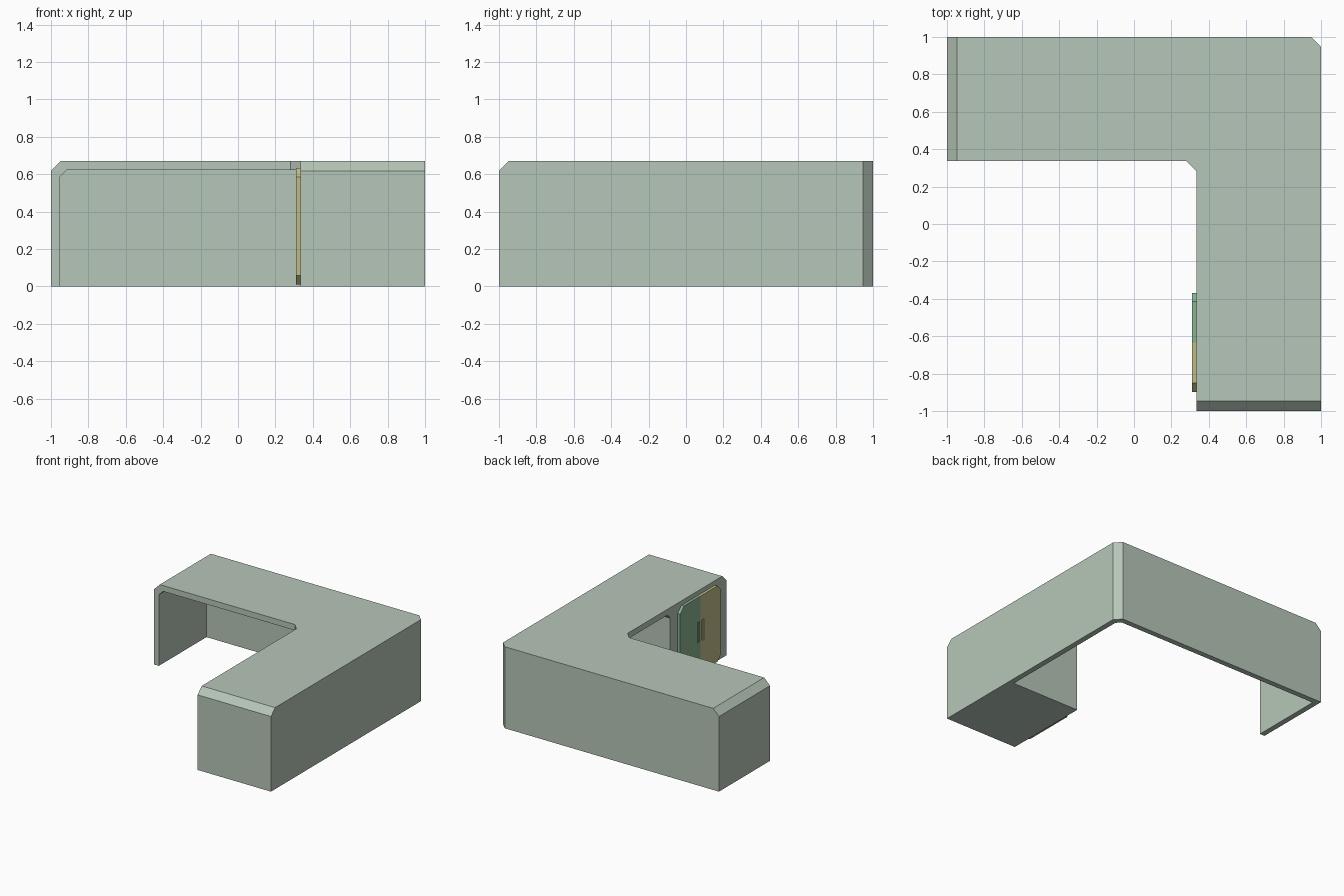
import bpy, bmesh
from mathutils import Vector

cube = bpy.data.objects.get("Cube")
if cube:
    bpy.data.objects.remove(cube, do_unlink=True)


def material(name, rgb):
    m = bpy.data.materials.new(name)
    m.use_nodes = True
    colour = (*rgb, 1)
    m.diffuse_color = colour
    m.node_tree.nodes["Principled BSDF"].inputs["Base Color"].default_value = colour
    return m


shell_green = material("pale sage", (0.47, 0.565, 0.48))
door_green = material("soft green", (0.25, 0.45, 0.28))
door_yellow = material("dull yellow", (0.52, 0.50, 0.24))


def prism(name, points, push, mat=None, top_bevel=0):
    """Extrude a flat outline; optionally chamfer the top edges of both wing ends."""
    bm = bmesh.new()
    face = bm.faces.new([bm.verts.new(p) for p in points])
    new = bmesh.ops.extrude_face_region(bm, geom=[face])["geom"]
    top = [v for v in new if isinstance(v, bmesh.types.BMVert)]
    bmesh.ops.translate(bm, verts=top, vec=Vector(push))
    if top_bevel:
        left, front = min(v.co.x for v in top), min(v.co.y for v in top)
        ends = [e for e in bm.edges if all(v in top for v in e.verts) and
                (all(abs(v.co.x - left) < 1e-4 for v in e.verts) or
                 all(abs(v.co.y - front) < 1e-4 for v in e.verts))]
        bmesh.ops.bevel(bm, geom=ends, offset=top_bevel, segments=1,
                        profile=0.5, affect='EDGES')
    bmesh.ops.recalc_face_normals(bm, faces=bm.faces)
    mesh = bpy.data.meshes.new(name)
    bm.to_mesh(mesh)
    bm.free()
    ob = bpy.data.objects.new(name, mesh)
    bpy.context.collection.objects.link(ob)
    if mat:
        mesh.materials.append(mat)
    return ob


def cut(ob, cutter):
    """Subtract the cutter and discard it."""
    mod = ob.modifiers.new("cut", 'BOOLEAN')
    mod.operation, mod.solver, mod.object = 'DIFFERENCE', 'EXACT', cutter
    bpy.context.view_layer.objects.active = ob
    bpy.ops.object.modifier_apply(modifier=mod.name)
    bpy.data.objects.remove(cutter, do_unlink=True)


# L-shaped building with chamfered corners and wing ends
outline = [(-1, 1), (0.947, 1), (1, 0.947), (1, -1), (0.333, -1),
           (0.333, 0.283), (0.28, 0.337), (-1, 0.337)]
building = prism("building_shell", [(x, y, 0) for x, y in outline],
                 (0, 0, 0.67), shell_green, 0.053)

# Open covered passage, leaving the front block solid
hollow = [(-0.955, 0.955), (0.92, 0.955), (0.955, 0.92), (0.955, -0.27),
          (0.2, -0.27), (0.2, 0.2), (-0.955, 0.2)]
cut(building, prism("passage_cutter", [(x, y, -0.1) for x, y in hollow],
                    (0, 0, 0.722), None, 0.038))

# Pair of door leaves with clipped outer corners and recessed grips
SEAM, HALF, CLIP, LOW, HIGH = -0.633, 0.265, 0.047, 0.01, 0.633
for name, side, mat in (("green_door", 1, door_green), ("yellow_door", -1, door_yellow)):
    leaf = [(0, LOW), (HALF - CLIP, LOW), (HALF, LOW + CLIP),
            (HALF, HIGH - CLIP), (HALF - CLIP, HIGH), (0, HIGH)]
    door = prism(name, [(0.31, SEAM + side * y, z) for y, z in leaf], (0.03, 0, 0), mat)
    grip = [(0.016, 0.26), (0.042, 0.26), (0.042, 0.43), (0.016, 0.43)]
    cut(door, prism("grip_cutter", [(0.29, SEAM + side * y, z) for y, z in grip],
                    (0.03, 0, 0), mat))
